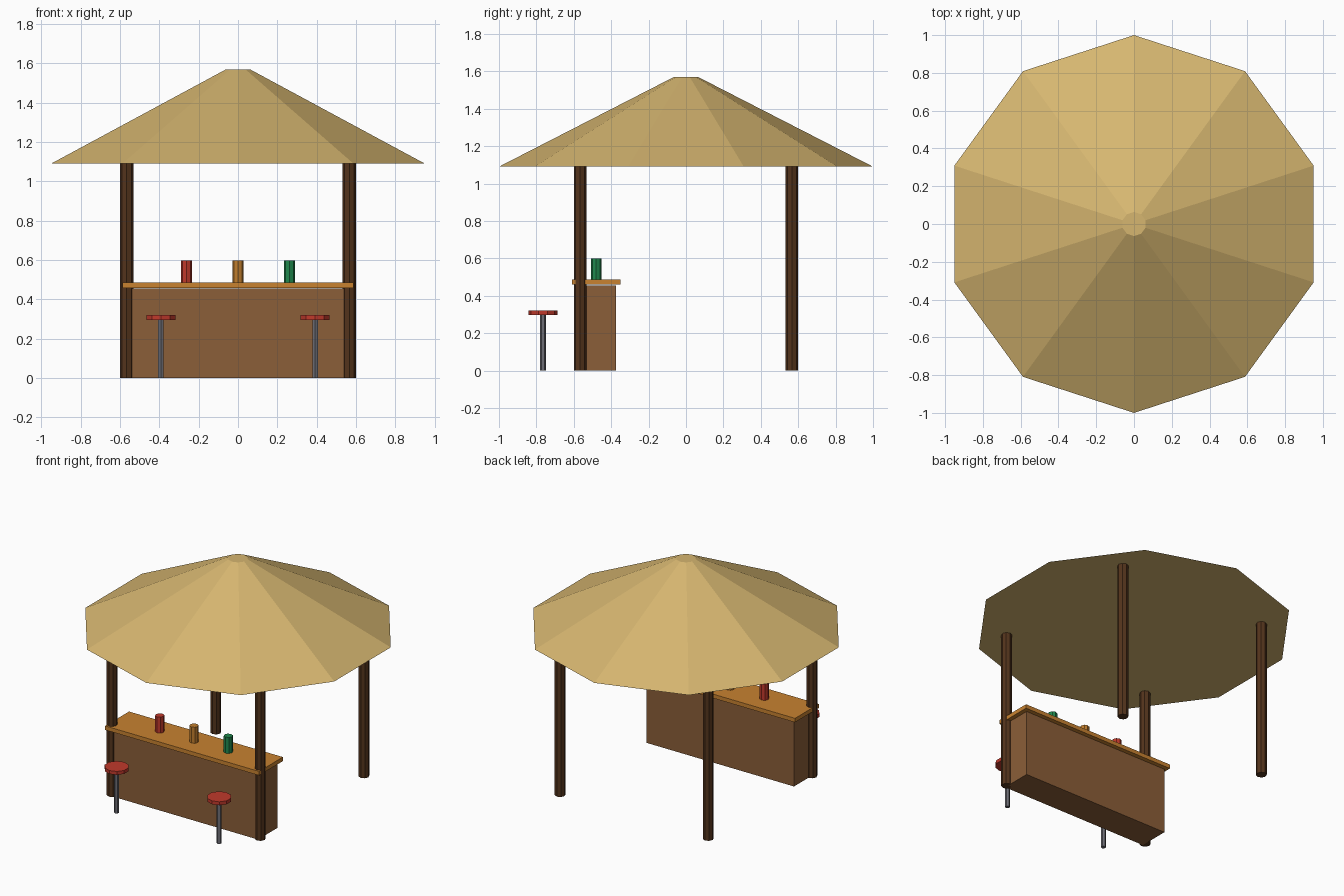
import bpy
import bmesh
from mathutils import Matrix

if "Cube" in bpy.data.objects:
    bpy.data.objects.remove(bpy.data.objects["Cube"])


def material(name, r, g, b):
    """Flat colour from sRGB 0-255 values, stored as linear."""
    def lin(c):
        c /= 255
        return c / 12.92 if c <= 0.04045 else ((c + 0.055) / 1.055) ** 2.4
    m = bpy.data.materials.new(name)
    m.diffuse_color = (lin(r), lin(g), lin(b), 1)
    m.use_nodes = True
    m.node_tree.nodes["Principled BSDF"].inputs["Base Color"].default_value = m.diffuse_color
    return m


STRAW = material("straw", 214, 182, 112)
DARK_WOOD = material("dark wood", 84, 52, 28)
BROWN_WOOD = material("brown wood", 139, 94, 56)
ORANGE_WOOD = material("orange wood", 200, 130, 48)
RED = material("red", 192, 57, 43)
AMBER = material("amber", 192, 125, 45)
GREEN = material("green", 32, 136, 77)
METAL = material("grey metal", 110, 110, 118)


def finish(name, bm, mat):
    mesh = bpy.data.meshes.new(name)
    bm.to_mesh(mesh)
    bm.free()
    mesh.materials.append(mat)
    bpy.context.collection.objects.link(bpy.data.objects.new(name, mesh))


def cone(name, mat, x, y, z0, z1, r0, r1, sides):
    bm = bmesh.new()
    bmesh.ops.create_cone(bm, cap_ends=True, segments=sides, radius1=r0, radius2=r1,
                          depth=z1 - z0,
                          matrix=Matrix.Translation((x, y, (z0 + z1) / 2)))
    finish(name, bm, mat)


def box(name, mat, x0, x1, y0, y1, z0, z1):
    bm = bmesh.new()
    place = Matrix.Translation(((x0 + x1) / 2, (y0 + y1) / 2, (z0 + z1) / 2))
    size = Matrix.Diagonal((x1 - x0, y1 - y0, z1 - z0, 1))
    bmesh.ops.create_cube(bm, size=1, matrix=place @ size)
    finish(name, bm, mat)


# Ten-sided thatched roof with a small flat top
cone("roof", STRAW, 0, 0, 1.09, 1.57, 1.0, 0.064, 10)

# Four corner posts
for sx, side in ((-1, "left"), (1, "right")):
    for sy, end in ((-1, "front"), (1, "back")):
        cone(f"post_{end}_{side}", DARK_WOOD, sx * 0.566, sy * 0.566,
             0, 1.095, 0.034, 0.034, 8)

# Bar counter and its overhanging top
box("counter", BROWN_WOOD, -0.563, 0.563, -0.585, -0.375, 0, 0.455)
box("counter_top", ORANGE_WOOD, -0.588, 0.588, -0.61, -0.35, 0.459, 0.487)

# Drinks on the counter
for name, x, mat in (("red_drink", -0.262, RED), ("amber_drink", 0, AMBER),
                     ("green_drink", 0.262, GREEN)):
    cone(name, mat, x, -0.48, 0.487, 0.598, 0.029, 0.029, 8)

# Two bar stools
for x, side in ((-0.392, "left"), (0.392, "right")):
    cone(f"stool_leg_{side}", METAL, x, -0.765, 0, 0.298, 0.016, 0.016, 6)
    cone(f"stool_seat_{side}", RED, x, -0.765, 0.296, 0.32, 0.078, 0.078, 10)
